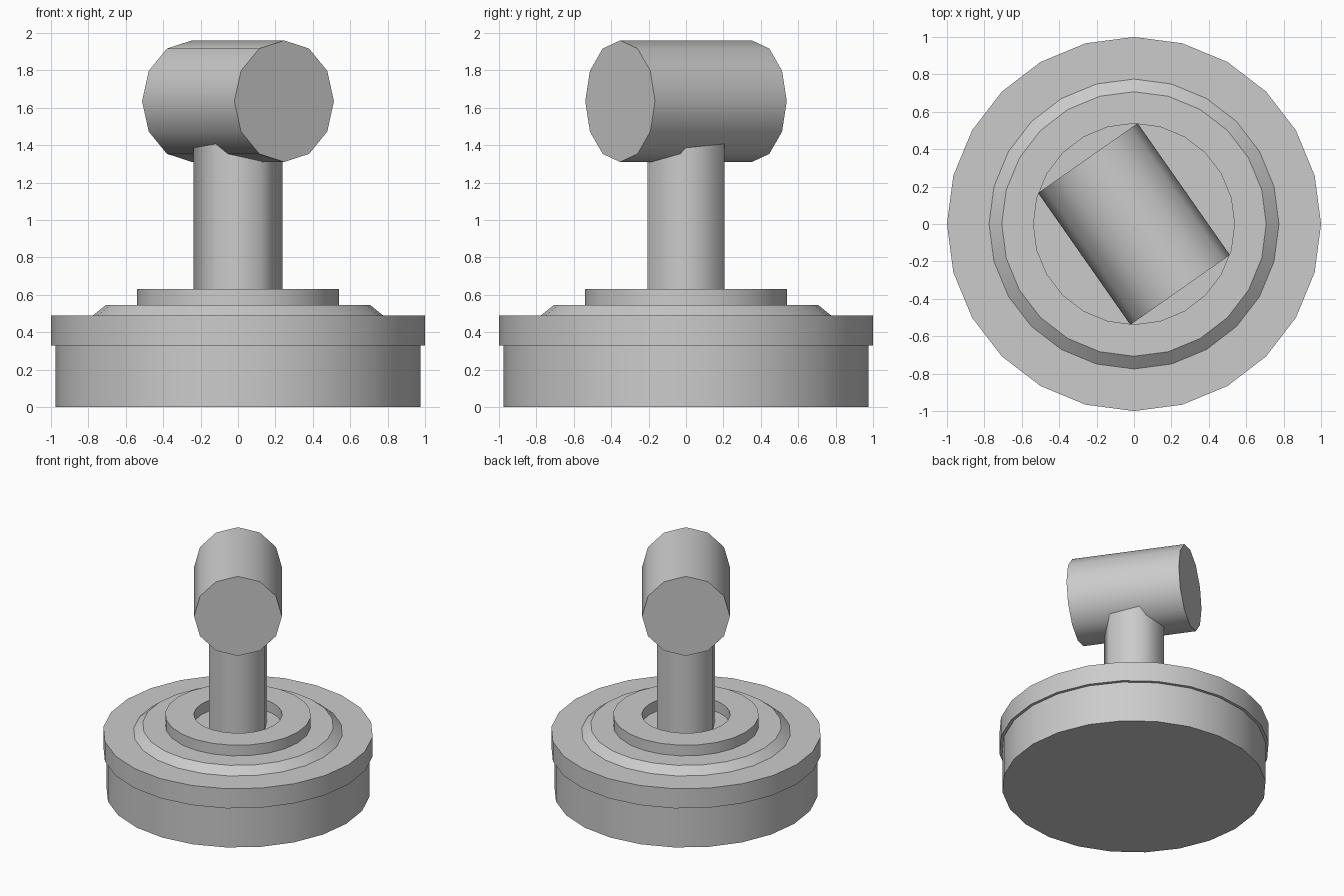
import bpy
import bmesh
import math

if "Cube" in bpy.data.objects:
    bpy.data.objects.remove(bpy.data.objects["Cube"])

grey = bpy.data.materials.new("plain grey")
grey.diffuse_color = (0.6, 0.6, 0.6, 1.0)
grey.use_nodes = True
grey.node_tree.nodes["Principled BSDF"].inputs["Base Color"].default_value = grey.diffuse_color


def lathe(name, profile, sides, smooth_angle=35, ring=False):
    """Spin (radius, z) points around z; cap the ends, or close the loop if ring."""
    bm = bmesh.new()
    loops = []
    for r, z in profile:
        loops.append([bm.verts.new((r * math.cos(2 * math.pi * i / sides),
                                    r * math.sin(2 * math.pi * i / sides), z))
                      for i in range(sides)])
    pairs = list(zip(loops, loops[1:]))
    if ring:
        pairs.append((loops[-1], loops[0]))
    else:
        bm.faces.new(loops[0])
        bm.faces.new(loops[-1])
    for a, b in pairs:
        for i in range(sides):
            j = (i + 1) % sides
            bm.faces.new((a[i], a[j], b[j], b[i]))
    bmesh.ops.recalc_face_normals(bm, faces=bm.faces)
    mesh = bpy.data.meshes.new(name)
    bm.to_mesh(mesh)
    bm.free()
    mesh.materials.append(grey)
    obj = bpy.data.objects.new(name, mesh)
    bpy.context.collection.objects.link(obj)
    bpy.ops.object.select_all(action='DESELECT')
    obj.select_set(True)
    bpy.context.view_layer.objects.active = obj
    bpy.ops.object.shade_smooth_by_angle(angle=math.radians(smooth_angle))
    return obj


# Round base: drum, overhanging lip and bevelled step in one stepped profile
lathe("base", [(0.977, 0), (0.977, 0.33), (1.0, 0.33), (1.0, 0.49),
               (0.775, 0.49), (0.707, 0.545)], 24)

# Raised collar with an open centre
lathe("collar", [(0.54, 0.545), (0.54, 0.632), (0.327, 0.632), (0.327, 0.545)],
      24, ring=True)

# Six-sided post, smooth around its sides
lathe("post", [(0.238, 0.53), (0.238, 1.45)], 6, smooth_angle=65)

# Horizontal drum head, turned towards the front right
head = lathe("head", [(0.325, -0.43), (0.325, 0.43)], 12)
head.rotation_euler = (0, math.radians(90), math.radians(-55))
head.location = (0, 0, 1.635)
